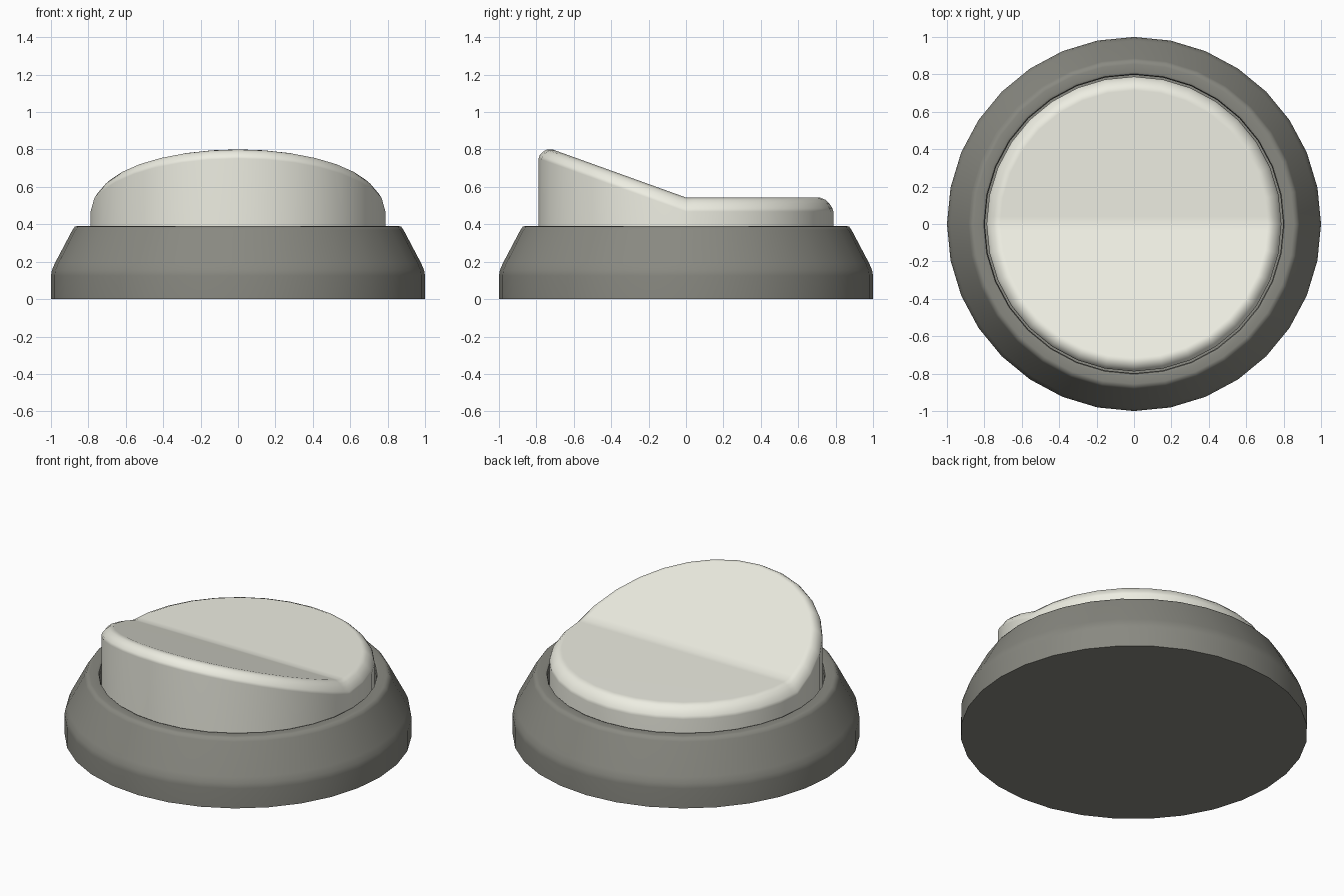
import bpy, bmesh, math

if "Cube" in bpy.data.objects:
    bpy.data.objects.remove(bpy.data.objects["Cube"])

N = 32

def ring(bm, r, height):
    pts = [(r * math.cos(2 * math.pi * i / N), r * math.sin(2 * math.pi * i / N)) for i in range(N)]
    return [bm.verts.new((x, y, height(y))) for x, y in pts]

def bridge(bm, rings):
    for a, b in zip(rings, rings[1:]):
        for i in range(N):
            j = (i + 1) % N
            bm.faces.new((a[i], a[j], b[j], b[i]))

def finish(bm, name, color):
    bmesh.ops.recalc_face_normals(bm, faces=bm.faces)
    mesh = bpy.data.meshes.new(name)
    bm.to_mesh(mesh)
    bm.free()
    obj = bpy.data.objects.new(name, mesh)
    bpy.context.collection.objects.link(obj)
    mat = bpy.data.materials.new(name + "_color")
    mat.diffuse_color = color
    mat.use_nodes = True
    mat.node_tree.nodes["Principled BSDF"].inputs["Base Color"].default_value = mat.diffuse_color
    mesh.materials.append(mat)
    bpy.ops.object.select_all(action='DESELECT')
    obj.select_set(True)
    bpy.context.view_layer.objects.active = obj
    bpy.ops.object.shade_smooth_by_angle(angle=math.radians(50))
    wn = obj.modifiers.new("weighted_normals", 'WEIGHTED_NORMAL')
    wn.keep_sharp = True
    return obj

# Base: tapered ring with a recess for the rocker
bm = bmesh.new()
profile = [(1, 0), (1, .125), (.995, .155), (.98, .19), (.885, .37), (.873, .387),
           (.855, .392), (.815, .392), (.803, .387), (.798, .37), (.798, .25)]
rings = [ring(bm, r, lambda y, z=z: z) for r, z in profile]
bridge(bm, rings)
bm.faces.new(rings[0])
bm.faces.new(rings[-1])
finish(bm, "base", (.25, .25, .22, 1))

# Rocker: round button, flat at the back and tilted up toward the front
def top(y):
    return .543 + max(0, -y) * .36

bm = bmesh.new()
edge = [(.788, .075), (.783, .057), (.767, .033), (.745, .012), (.715, 0)]
rings = [ring(bm, .788, lambda y: .25)]
rings += [ring(bm, r, lambda y, d=d: top(y) - d) for r, d in edge]
bridge(bm, rings)
bm.faces.new(rings[0])
last = rings[-1]
bm.faces.new(last[:N // 2 + 1])
bm.faces.new(last[N // 2:] + last[:1])
# Support cuts keep the fold soft but narrow
for y in (-.04, .04):
    bmesh.ops.bisect_plane(bm, geom=bm.verts[:] + bm.edges[:] + bm.faces[:],
                           plane_co=(0, y, 0), plane_no=(0, 1, 0))
finish(bm, "rocker", (.85, .85, .76, 1))
